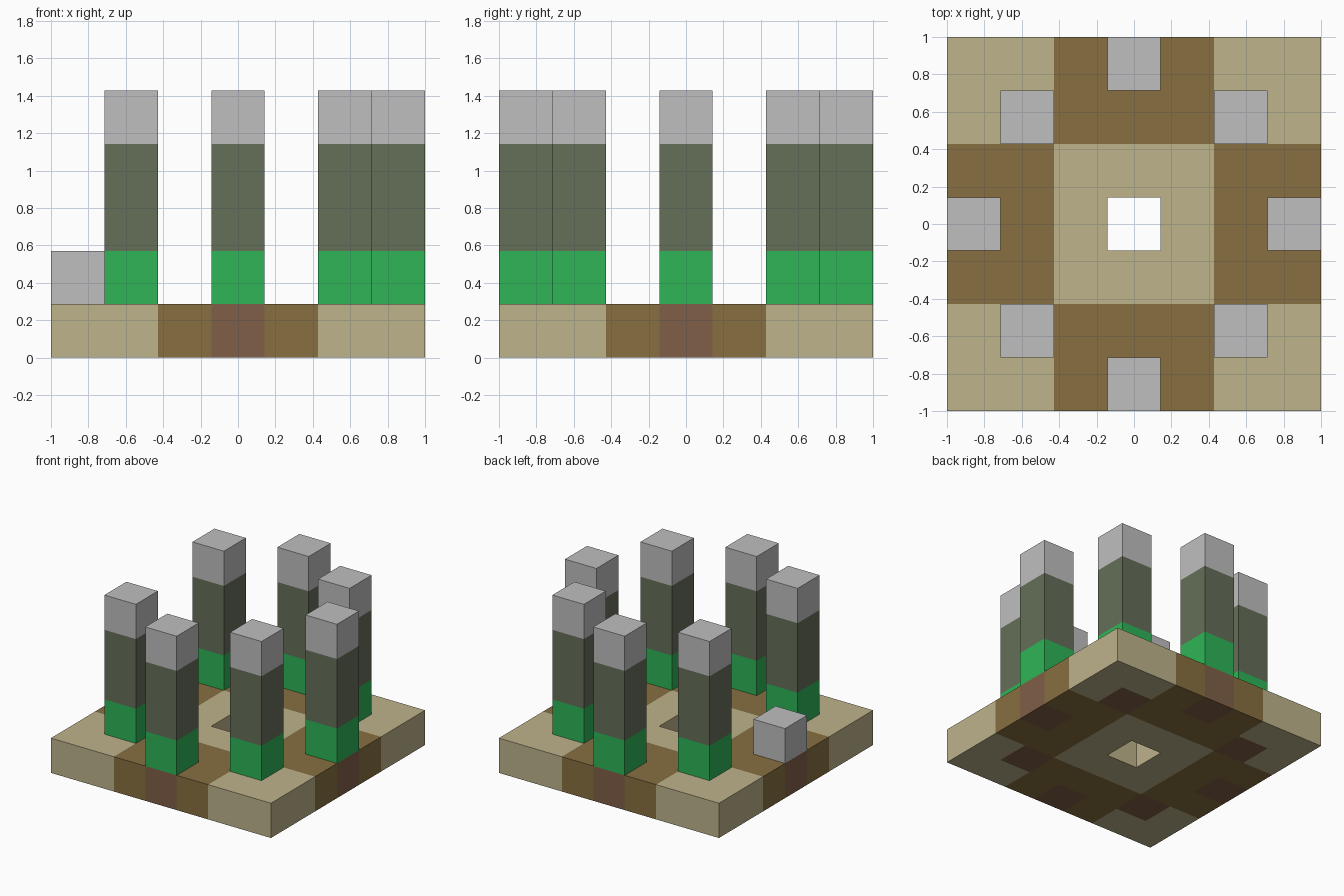
import bpy
import bmesh
from mathutils import Vector

cube = bpy.data.objects.get("Cube")
if cube:
    bpy.data.objects.remove(cube, do_unlink=True)

U = 2 / 7  # one block


def srgb(*rgb):
    vals = [c / 255 for c in rgb]
    return [c / 12.92 if c < 0.04 else ((c + 0.055) / 1.055) ** 2.4 for c in vals] + [1]


def material(name, *rgb):
    mat = bpy.data.materials.new(name)
    mat.use_nodes = True
    mat.diffuse_color = srgb(*rgb)
    bsdf = next(n for n in mat.node_tree.nodes if n.type == 'BSDF_PRINCIPLED')
    bsdf.inputs["Base Color"].default_value = mat.diffuse_color
    return mat


sand = material("sand", 189, 179, 139)
earth = material("earth brown", 135, 111, 64)
clay = material("clay red brown", 128, 95, 71)
green = material("leaf green", 46, 181, 87)
olive = material("dark olive", 101, 110, 88)
grey = material("light grey", 191, 191, 191)


def block(size, centre):
    """Box given in block units."""
    bm = bmesh.new()
    bmesh.ops.create_cube(bm, size=U)
    bmesh.ops.scale(bm, vec=Vector(size), verts=bm.verts)
    bmesh.ops.translate(bm, vec=Vector(centre) * U, verts=bm.verts)
    return bm


def cut(bm, axis, at):
    normal = Vector((0, 0, 0))
    normal[axis] = 1
    bmesh.ops.bisect_plane(bm, geom=bm.verts[:] + bm.edges[:] + bm.faces[:],
                           plane_co=normal * at * U, plane_no=normal)


def finish(bm, name, mats):
    mesh = bpy.data.meshes.new(name)
    bm.to_mesh(mesh)
    bm.free()
    for mat in mats:
        mesh.materials.append(mat)
    obj = bpy.data.objects.new(name, mesh)
    bpy.context.collection.objects.link(obj)


# Pillar positions: a ring of eight
spots = {"front": (0, -3), "back": (0, 3), "left": (3, 0), "right": (-3, 0),
         "front_left": (2, -2), "front_right": (-2, -2),
         "back_left": (2, 2), "back_right": (-2, 2)}

# Base slab, divided into square cells with a hole through the middle
bm = block((7, 7, 1), (0, 0, 0.5))
for axis in (0, 1):
    for i in range(6):
        cut(bm, axis, i - 2.5)
middle = [f for f in bm.faces if f.calc_center_median().xy.length < U / 4]
bmesh.ops.delete(bm, geom=middle, context='FACES')
bmesh.ops.bridge_loops(bm, edges=[e for e in bm.edges if e.is_boundary])
bmesh.ops.recalc_face_normals(bm, faces=bm.faces)

# Clay under pillars, brown arms of the cross, sand elsewhere
for f in bm.faces:
    p = (f.calc_center_median() - f.normal * U * 0.1) / U
    cell = (round(p.x), round(p.y))
    arm = (abs(cell[0]) < 2) != (abs(cell[1]) < 2)
    f.material_index = 2 if cell in spots.values() else int(arm)
finish(bm, "base_slab", [sand, earth, clay])

# Pillars with green foot, olive shaft and grey cap; the right one is a stump
for side, (x, y) in spots.items():
    stump = side == "right"
    height = 1 if stump else 4
    bm = block((1, 1, height), (x, y, 1 + height / 2))
    if not stump:
        cut(bm, 2, 2)
        cut(bm, 2, 4)
    for f in bm.faces:
        z = f.calc_center_median().z / U
        f.material_index = 2 if stump or z > 4 else 1 if z > 2 else 0
    bottom = [f for f in bm.faces if f.normal.z < -0.5]
    bmesh.ops.delete(bm, geom=bottom, context='FACES')
    finish(bm, side + ("_stump" if stump else "_pillar"), [green, olive, grey])
